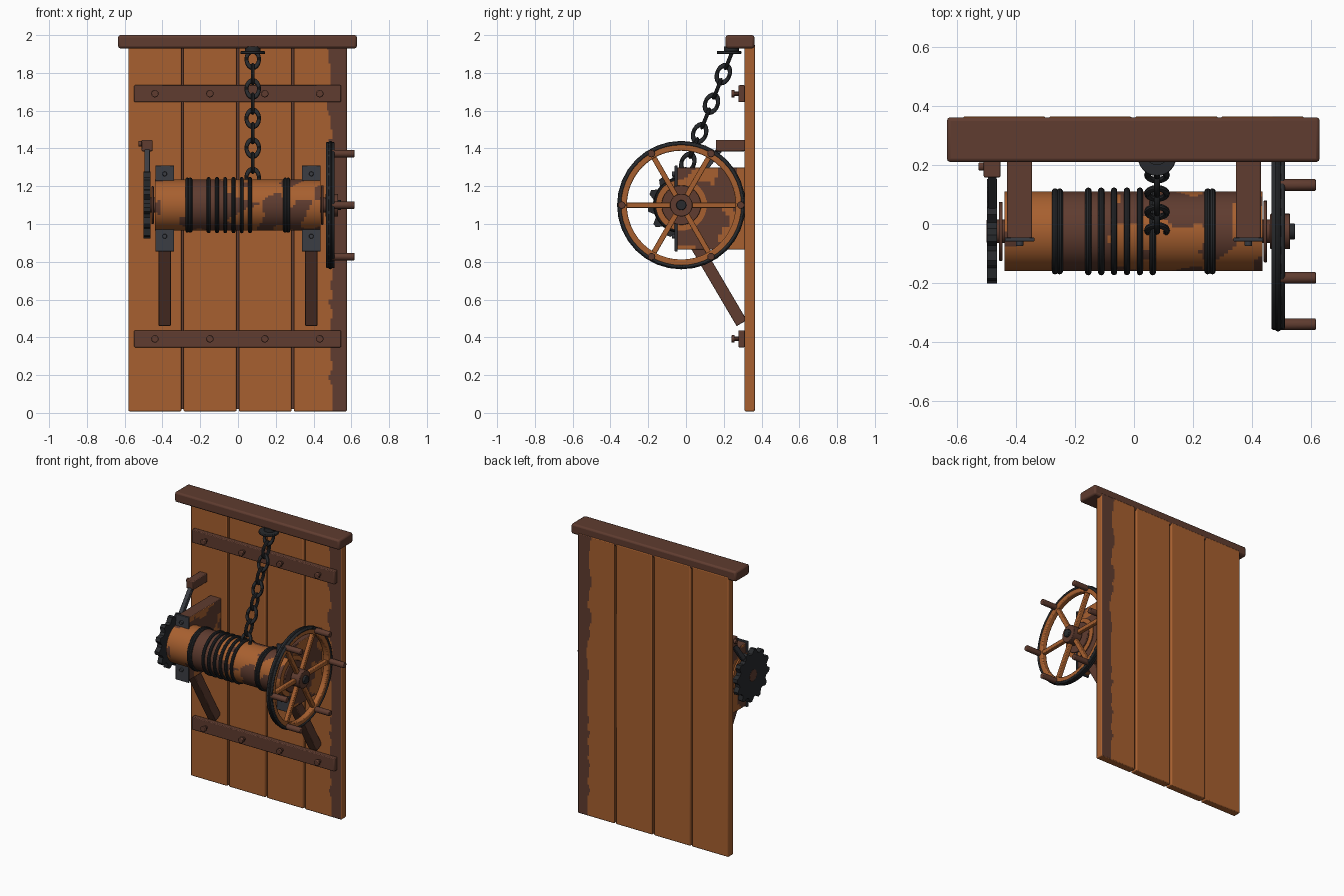
import bpy, bmesh, math
from mathutils import Vector, Matrix, noise

if "Cube" in bpy.data.objects:
    bpy.data.objects.remove(bpy.data.objects["Cube"])


def material(name, rgb):
    m = bpy.data.materials.new(name)
    m.use_nodes = True
    m.diffuse_color = (*rgb, 1)
    bsdf = next(n for n in m.node_tree.nodes if n.type == 'BSDF_PRINCIPLED')
    bsdf.inputs["Base Color"].default_value = (*rgb, 1)
    bsdf.inputs["Roughness"].default_value = 0.8
    return m


ORANGE = material("orange_wood", (0.39, 0.117, 0.029))
BROWN = material("dark_brown_wood", (0.115, 0.045, 0.029))
IRON = material("dark_iron", (0.021, 0.023, 0.026))
PLATE = material("grey_iron", (0.044, 0.047, 0.056))
AY, AZ = -0.025, 1.10      # axle position
parts = []


def finish(name, bm, mats, bevel=0.0, rule=None):
    """Turn a bmesh into an object; rule picks the second material per face."""
    bmesh.ops.recalc_face_normals(bm, faces=bm.faces)
    if rule:
        bm.normal_update()
        for f in bm.faces:
            f.material_index = int(rule(f.calc_center_median(), f.normal))
    me = bpy.data.meshes.new(name)
    bm.to_mesh(me)
    bm.free()
    for m in mats:
        me.materials.append(m)
    ob = bpy.data.objects.new(name, me)
    bpy.context.collection.objects.link(ob)
    if bevel:
        mod = ob.modifiers.new("Bevel", 'BEVEL')
        mod.width, mod.segments, mod.limit_method = bevel, 2, 'ANGLE'
    parts.append(ob)
    return ob


def slice_mesh(bm, axis, lo, hi, step):
    normal = Vector([i == axis for i in range(3)])
    for i in range(1, round((hi - lo) / step)):
        geom = bm.verts[:] + bm.edges[:] + bm.faces[:]
        bmesh.ops.bisect_plane(bm, geom=geom, plane_co=normal * (lo + i * step), plane_no=normal)


def box(name, x, y, z, mats, bevel=0.006, cuts=(), rule=None):
    bm = bmesh.new()
    mid = Vector([(a + b) / 2 for a, b in (x, y, z)])
    size = Matrix.Diagonal([b - a for a, b in (x, y, z)]).to_4x4()
    bmesh.ops.create_cube(bm, size=1, matrix=Matrix.Translation(mid) @ size)
    for c in cuts:
        slice_mesh(bm, *c)
    return finish(name, bm, mats, bevel, rule)


def rod(name, p, q, r, mat, segs=16, bevel=0.0):
    p, q = Vector(p), Vector(q)
    turn = (q - p).to_track_quat('Z', 'Y').to_matrix().to_4x4()
    bm = bmesh.new()
    bmesh.ops.create_cone(bm, cap_ends=True, segments=segs, radius1=r, radius2=r,
                          depth=(q - p).length, matrix=Matrix.Translation((p + q) / 2) @ turn)
    return finish(name, bm, [mat], bevel)


def disc(name, x0, x1, r, mat, segs=32):
    return rod(name, (x0, AY, AZ), (x1, AY, AZ), r, mat, segs, 0.003)


def beam(name, p, q, width, x0, x1, mat):
    """Straight bar in the y-z plane from p to q."""
    p, q = Vector((0, *p)), Vector((0, *q))
    along = (q - p).normalized()
    side = along.cross(Vector((1, 0, 0))) * width / 2
    bm = bmesh.new()
    face = bm.faces.new([bm.verts.new(v + Vector((x0, 0, 0))) for v in (p + side, q + side, q - side, p - side)])
    new = bmesh.ops.extrude_face_region(bm, geom=[face])["geom"]
    bmesh.ops.translate(bm, vec=(x1 - x0, 0, 0), verts=[v for v in new if isinstance(v, bmesh.types.BMVert)])
    return finish(name, bm, [mat], 0.004)


def ring(name, x0, x1, r0, r1, mat, segs=48, bevel=0.006):
    """Rectangular hoop around the axle."""
    bm = bmesh.new()
    loops = []
    for i in range(segs):
        a = math.tau * i / segs
        loops.append([bm.verts.new((x, AY + r * math.cos(a), AZ + r * math.sin(a)))
                      for x, r in ((x0, r0), (x1, r0), (x1, r1), (x0, r1))])
    for i in range(segs):
        a, b = loops[i - 1], loops[i]
        for j in range(4):
            bm.faces.new((a[j - 1], a[j], b[j], b[j - 1]))
    return finish(name, bm, [mat], bevel)


def torus(name, matrix, major, minor, mat):
    bpy.ops.mesh.primitive_torus_add(major_radius=major, minor_radius=minor, major_segments=32, minor_segments=10)
    ob = bpy.context.object
    ob.name = name
    ob.data.transform(matrix)
    ob.data.materials.append(mat)
    parts.append(ob)


# Plank wall with a weathered strip on the last plank
def strip(c, n):
    edge = 0.49 + 0.05 * noise.noise((0, 0, c.z * 4)) + 0.02 * noise.noise((c.x * 9, 5, c.z * 19))
    return abs(n.y) > 0.5 and c.x > edge


for i in range(4):
    x = -0.58 + i * 0.292
    weathered = i == 3
    box(f"plank_{i + 1}", (x, x + 0.28), (0.31, 0.365), (0.008, 1.95), [ORANGE, BROWN], 0.006,
        ((2, 0, 1.95, 0.025), (0, 0.42, 0.57, 0.01)) if weathered else (), strip if weathered else None)
box("backing_strip", (-0.57, 0.57), (0.33, 0.345), (0.02, 1.94), [BROWN], 0)
box("top_beam", (-0.635, 0.63), (0.21, 0.362), (1.93, 2.0), [BROWN], 0.012)

# Battens and their bolts
for level, z in (("upper", 1.69), ("lower", 0.392)):
    box(f"{level}_batten", (-0.55, 0.545), (0.278, 0.312), (z - 0.045, z + 0.045), [BROWN], 0.005)
    for i in range(4):
        x = -0.44 + i * 0.291
        rod(f"{level}_bolt_shaft", (x, 0.25, z), (x, 0.285, z), 0.012, BROWN, 10)
        rod(f"{level}_bolt_head", (x, 0.24, z), (x, 0.258, z), 0.02, BROWN, 12, 0.004)


# Side brackets, iron face plates and diagonal braces
def patchy(c, n):
    return n.z > 0.5 or noise.noise(c * 9) > -0.12


for side, s in (("right", -1), ("left", 1)):
    x = s * 0.388
    box(f"{side}_bracket", (x - 0.042, x + 0.042), (-0.05, 0.312), (0.865, 1.3), [ORANGE, BROWN], 0.004,
        ((1, -0.05, 0.312, 0.02), (2, 0.865, 1.3, 0.02)), patchy)
    box(f"{side}_face_plate", (x - 0.05, x + 0.05), (-0.06, -0.045), (0.855, 1.31), [PLATE], 0.003)
    for z in (0.935, 1.265):
        rod(f"{side}_plate_bolt", (x, -0.075, z), (x, -0.05, z), 0.013, PLATE, 10, 0.003)
    beam(f"{side}_brace", (0.045, 0.9), (0.295, 0.475), 0.062, x - 0.032, x + 0.032, BROWN)


# Drum with worn patches
def worn(c, n):
    if c.x < -0.27:
        bias = -0.32
    elif c.x < -0.08:
        bias = 0.5
    else:
        bias = -0.03
    return noise.noise(Vector((c.x * 9, c.y * 9, c.z * 9))) + bias > 0


bm = bmesh.new()
bmesh.ops.create_cone(bm, cap_ends=True, segments=64, radius1=0.135, radius2=0.135, depth=0.876,
                      matrix=Matrix.Translation((-0.002, AY, AZ)) @ Matrix.Rotation(math.pi / 2, 4, 'Y'))
slice_mesh(bm, 0, -0.44, 0.436, 0.0146)
finish("drum", bm, [ORANGE, BROWN], 0, worn)
across = Matrix.Rotation(math.pi / 2, 4, 'Y')
for x in (-0.26, 0.258):
    for dx in (-0.008, 0.008):
        torus("drum_band", Matrix.Translation((x + dx, AY, AZ)) @ across, 0.135, 0.011, IRON)
for i in range(6):
    torus("chain_coil", Matrix.Translation((-0.155 + i * 0.0437, AY, AZ)) @ across, 0.138, 0.011, IRON)

# Axle, collars and hub
disc("axle", -0.5, 0.53, 0.04, BROWN)
disc("right_collar", -0.458, -0.446, 0.1, BROWN)
disc("left_collar", 0.44, 0.452, 0.105, BROWN)
disc("hub", 0.462, 0.53, 0.06, BROWN)
disc("hub_cap", 0.525, 0.546, 0.027, IRON, 16)

# Hand wheel
ring("wheel_rim", 0.47, 0.508, 0.288, 0.322, ORANGE)
ring("wheel_tyre", 0.466, 0.512, 0.318, 0.334, IRON)
torus("tyre_ridge", Matrix.Translation((0.489, AY, AZ)) @ across, 0.329, 0.011, IRON)
for i in range(6):
    a = i * math.pi / 3
    dy, dz = math.cos(a), math.sin(a)
    beam("spoke", (AY + dy * 0.04, AZ + dz * 0.04), (AY + dy * 0.3, AZ + dz * 0.3), 0.028, 0.475, 0.503, ORANGE)
    y, z = AY + dy * 0.315, AZ + dz * 0.315
    rod("wheel_handle", (0.49, y, z), (0.617, y, z), 0.02, BROWN, 12, 0.004)

# Ratchet gear
bm = bmesh.new()
outline = []
for i in range(48):
    r = 0.178 if i % 4 < 2 else 0.15
    a = math.tau * (i + 0.5) / 48
    outline.append(bm.verts.new((-0.499, AY + r * math.cos(a), AZ + r * math.sin(a))))
new = bmesh.ops.extrude_face_region(bm, geom=[bm.faces.new(outline)])["geom"]
bmesh.ops.translate(bm, vec=(0.035, 0, 0), verts=[v for v in new if isinstance(v, bmesh.types.BMVert)])
finish("ratchet_gear", bm, [IRON])

# Pawl and its mounting block
box("pawl_block", (-0.51, -0.453), (0.158, 0.312), (1.385, 1.445), [BROWN], 0.005)
beam("pawl", (0.19, 1.41), (0.062, 1.245), 0.032, -0.495, -0.467, PLATE)
rod("pawl_pin", (-0.527, 0.195, 1.425), (-0.5, 0.195, 1.425), 0.015, BROWN, 10, 0.003)

# Hanging chain and ceiling mount
rod("chain_mount", (0.078, 0.228, 1.9), (0.078, 0.228, 1.915), 0.065, IRON, 24, 0.003)
rod("mount_neck", (0.078, 0.24, 1.91), (0.078, 0.24, 1.94), 0.04, IRON, 16)
along = Vector((0, 0.4, 1)).normalized()
wide = Vector((1, 0, 0))
for i in range(9):
    z = 1.872 - i * 0.0783
    u, v = (wide, along.cross(wide)) if i % 2 == 0 else (along.cross(wide), wide)
    turn = Matrix((along * 1.42, u, v)).transposed().to_4x4()
    torus("chain_link", Matrix.Translation((0.078, 0.2 + 0.4 * (z - 1.8), z)) @ turn, 0.033, 0.0105, IRON)

# Smooth shading with sharp edges kept
bpy.ops.object.select_all(action='DESELECT')
for ob in parts:
    ob.select_set(True)
bpy.context.view_layer.objects.active = parts[0]
bpy.ops.object.shade_smooth_by_angle(angle=math.radians(35))
